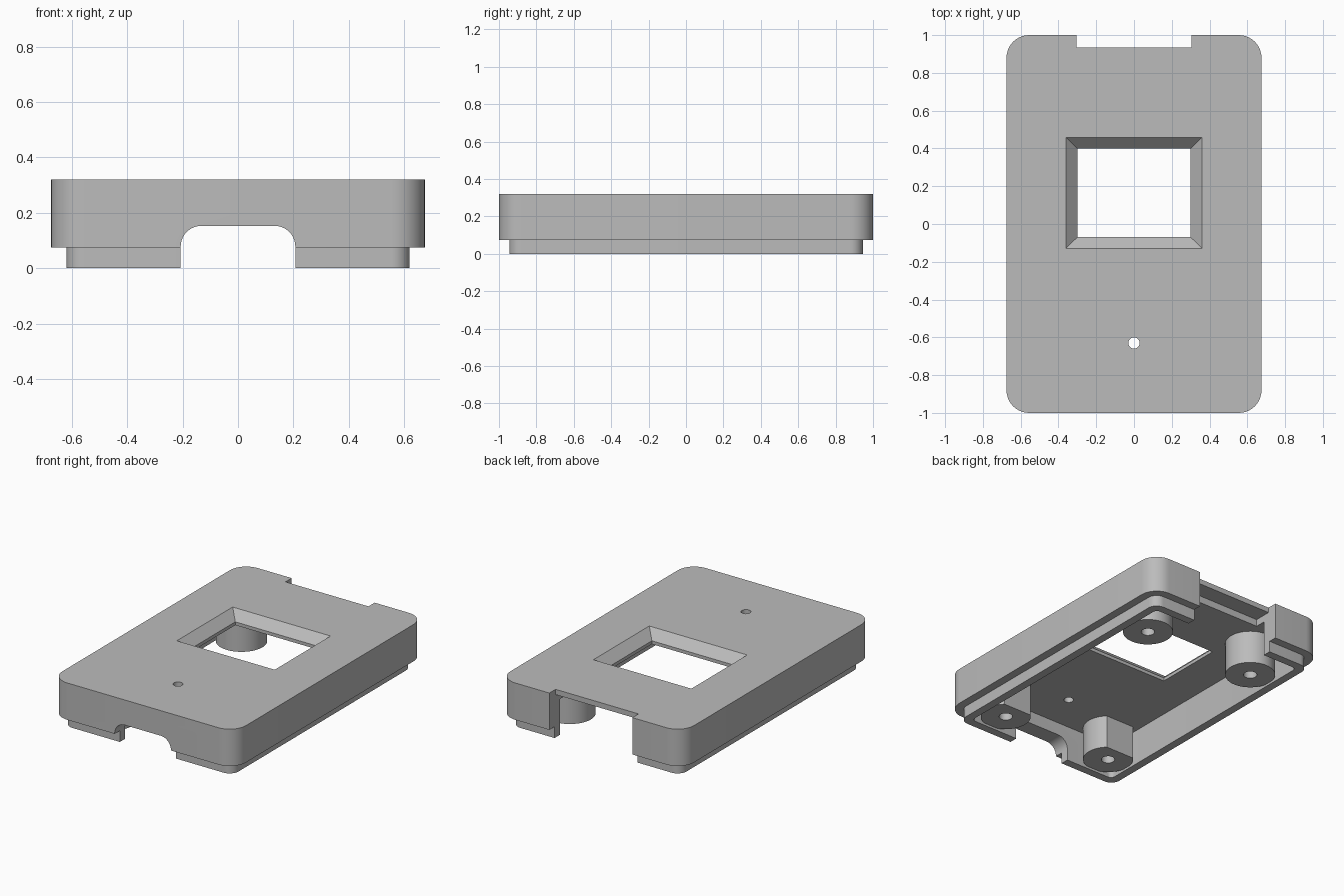
import bpy, bmesh, math
from mathutils import Matrix

cube = bpy.data.objects.get("Cube")
if cube:
    bpy.data.objects.remove(cube, do_unlink=True)

grey = bpy.data.materials.new("plain grey")
grey.use_nodes = True
grey.diffuse_color = (0.5, 0.5, 0.5, 1)
grey.node_tree.nodes["Principled BSDF"].inputs["Base Color"].default_value = (0.5, 0.5, 0.5, 1)


def rounded_rect(hx, hy, r=0, steps=10, cx=0, cy=0):
    """Counter-clockwise outline; r = 0 gives a plain rectangle."""
    pts = []
    for i, (sx, sy) in enumerate([(1, 1), (-1, 1), (-1, -1), (1, -1)]):
        for k in range(steps + 1 if r else 1):
            a = math.pi / 2 * (i + k / steps)
            pts.append((cx + sx * (hx - r) + r * math.cos(a), cy + sy * (hy - r) + r * math.sin(a)))
    return pts


def circle(cx, cy, r, n=40):
    return [(cx + r * math.cos(2 * math.pi * k / n), cy + r * math.sin(2 * math.pi * k / n)) for k in range(n)]


def prism(name, outline, z0, z1, top=None, matrix=None):
    """Closed solid between two outlines with the same point count."""
    bm = bmesh.new()
    low = [bm.verts.new((x, y, z0)) for x, y in outline]
    high = [bm.verts.new((x, y, z1)) for x, y in (top or outline)]
    bm.faces.new(low[::-1])
    bm.faces.new(high)
    for i in range(len(low)):
        j = (i + 1) % len(low)
        bm.faces.new((low[i], low[j], high[j], high[i]))
    if matrix:
        bm.transform(matrix)
    bmesh.ops.recalc_face_normals(bm, faces=bm.faces)
    mesh = bpy.data.meshes.new(name)
    bm.to_mesh(mesh)
    bm.free()
    mesh.materials.append(grey)
    ob = bpy.data.objects.new(name, mesh)
    bpy.context.collection.objects.link(ob)
    return ob


def select(ob):
    bpy.ops.object.select_all(action="DESELECT")
    ob.select_set(True)
    bpy.context.view_layer.objects.active = ob


def combine(ob, other, operation="DIFFERENCE"):
    mod = ob.modifiers.new("combine", "BOOLEAN")
    mod.operation, mod.solver, mod.object = operation, "EXACT", other
    select(ob)
    bpy.ops.object.modifier_apply(modifier=mod.name)
    bpy.data.objects.remove(other, do_unlink=True)


def smooth(ob):
    select(ob)
    bpy.ops.object.shade_smooth_by_angle(angle=math.radians(30))


TOP, STEP, CEILING = 0.32, 0.075, 0.238

# Shell: outer cover with a narrower lip below, hollowed out
shell = prism("case_shell", rounded_rect(0.675, 1.0, 0.12), STEP, TOP)
combine(shell, prism("lip", rounded_rect(0.62, 0.945, 0.065), 0, 0.15), "UNION")
combine(shell, prism("cavity", rounded_rect(0.565, 0.89, 0.03), -0.1, CEILING))

# Window: straight opening with sloped sides above
wy = 0.165
combine(shell, prism("opening", rounded_rect(0.3, 0.235, cy=wy), 0.1, 0.5))
combine(shell, prism("slope", rounded_rect(0.3, 0.235, cy=wy), 0.26, 0.34,
                     top=rounded_rect(0.38, 0.313, cy=wy)))

# Small hole through the top
combine(shell, prism("pin_hole", circle(0, -0.63, 0.03, 24), 0.1, 0.5))

# Rear notch, and the thinned pocket in front of it
combine(shell, prism("notch", rounded_rect(0.305, 0.1, cy=1.035), -0.1, 0.5))
combine(shell, prism("pocket", rounded_rect(0.305, 0.1, cy=0.92), -0.1, 0.285))

# Arched opening in the front wall
turn = Matrix.Rotation(math.pi / 2, 4, "X")
combine(shell, prism("arch", rounded_rect(0.207, 0.2, 0.075, cy=-0.047), 0.85, 1.1, matrix=turn))
smooth(shell)

# Screw posts with blind holes; the front pair is cut flat on the inside
for side, sx in (("left", 1), ("right", -1)):
    for end, cy, limit in (("front", -0.744, -0.63), ("back", 0.628, 1.0)):
        cx = sx * 0.414
        outline = [(x, y) for x, y in circle(cx, cy, 0.155, 48) if y < limit]
        if end == "front":
            half = math.sqrt(0.155 ** 2 - (limit - cy) ** 2)
            cut = next(i for i, p in enumerate(outline) if p[0] < cx and p[1] > cy)
            outline[cut:cut] = [(cx + half, limit), (cx - half, limit)]
        post = prism(f"{end}_{side}_post", outline, 0.015, CEILING + 0.01)
        combine(post, prism("screw_hole", circle(cx, cy, 0.042, 24), -0.1, 0.2))
        smooth(post)
